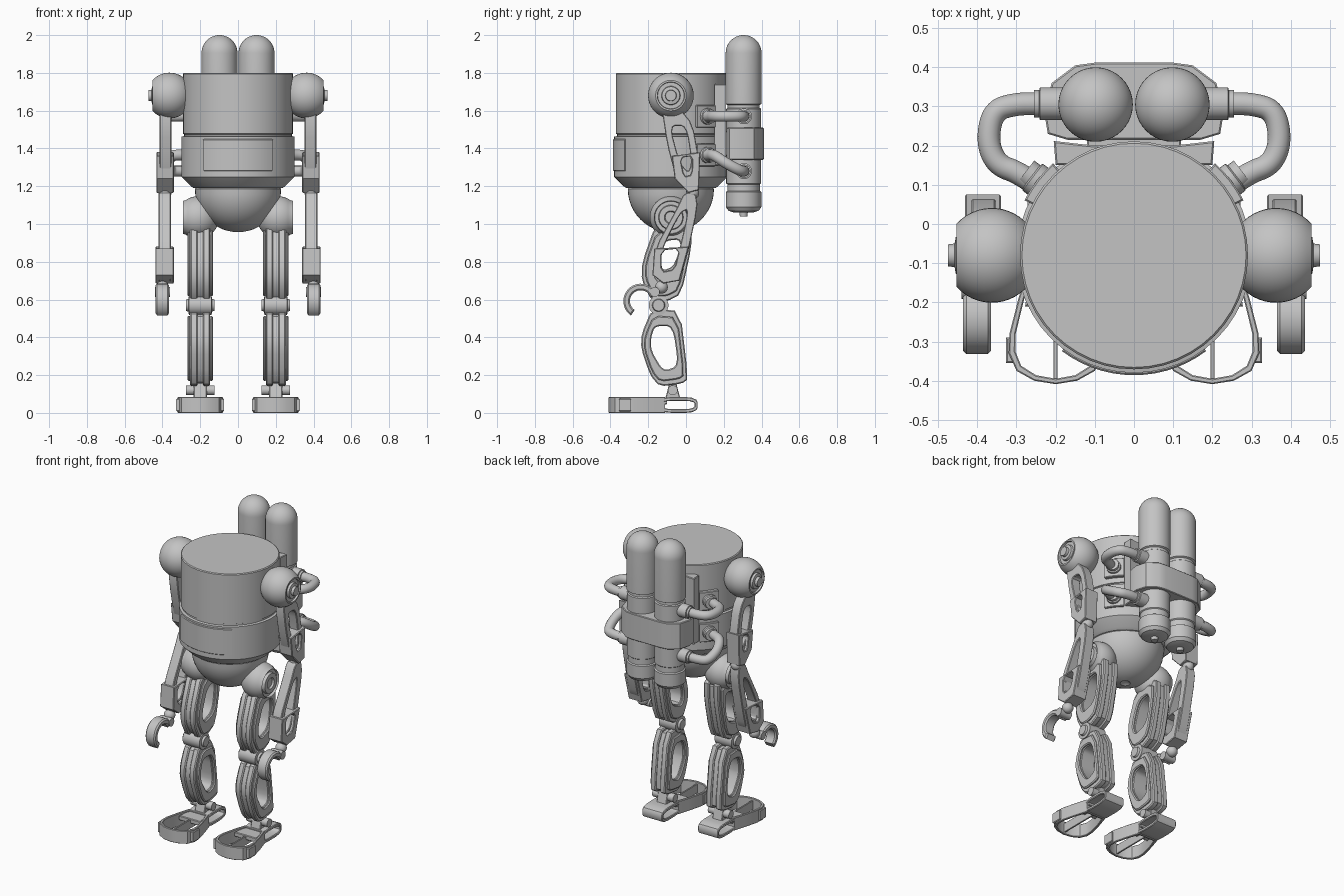
import bpy, bmesh, math
from mathutils import Vector, Matrix

if "Cube" in bpy.data.objects:
    bpy.data.objects.remove(bpy.data.objects["Cube"])

metal = bpy.data.materials.new("plain grey metal")
metal.diffuse_color = (0.55, 0.55, 0.55, 1)
metal.use_nodes = True
metal.node_tree.nodes["Principled BSDF"].inputs["Base Color"].default_value = metal.diffuse_color
YZ = Matrix(((0, 0, 1, 0), (1, 0, 0, 0), (0, 1, 0, 0), (0, 0, 0, 1)))  # profile plane y,z; depth x
XY = Matrix.Identity(4)


def finish(obj, mirror):
    obj.data.materials.clear()
    obj.data.materials.append(metal)
    if mirror:
        obj.modifiers.new("mirror", 'MIRROR')
    return obj


def lathe(name, prof, origin, axis=(0, 0, 1), mirror=False, n=40):
    """Turn (radius, height) points round an axis."""
    bm = bmesh.new()
    vs = [bm.verts.new((r, 0, h)) for r, h in prof]
    es = [bm.edges.new(p) for p in zip(vs, vs[1:])]
    bmesh.ops.spin(bm, geom=vs + es, cent=(0, 0, 0), axis=(0, 0, 1), angle=2 * math.pi, steps=n)
    bmesh.ops.remove_doubles(bm, verts=bm.verts, dist=1e-4)
    bmesh.ops.recalc_face_normals(bm, faces=bm.faces)
    rot = Vector(axis).to_track_quat('Z', 'Y').to_matrix().to_4x4()
    bm.transform(Matrix.Translation(origin) @ rot)
    me = bpy.data.meshes.new(name)
    bm.to_mesh(me)
    bm.free()
    obj = bpy.data.objects.new(name, me)
    bpy.context.collection.objects.link(obj)
    return finish(obj, mirror)


def to_mesh(cu, name, matrix, mirror):
    obj = bpy.data.objects.new(name, cu)
    bpy.context.collection.objects.link(obj)
    bpy.ops.object.select_all(action='DESELECT')
    obj.select_set(True)
    bpy.context.view_layer.objects.active = obj
    bpy.ops.object.convert(target='MESH')
    obj = bpy.context.view_layer.objects.active
    obj.data.transform(matrix)
    return finish(obj, mirror)


def rounded(pts, times):
    """Cut the corners of a closed outline."""
    for _ in range(times):
        out = []
        for i, p in enumerate(pts):
            p, q = Vector(p), Vector(pts[(i + 1) % len(pts)])
            out += [p.lerp(q, 0.2), p.lerp(q, 0.8)]
        pts = out
    return pts


def slab(name, outlines, d0, d1, plane=YZ, mirror=False, bevel=0.004):
    """Extrude an outline (further outlines are holes) from depth d0 to d1."""
    cu = bpy.data.curves.new(name, 'CURVE')
    cu.dimensions, cu.fill_mode = '2D', 'BOTH'
    cu.extrude = (d1 - d0) / 2 - bevel
    cu.bevel_depth, cu.bevel_resolution, cu.offset = bevel, 0, -bevel
    for pts in outlines:
        sp = cu.splines.new('POLY')
        sp.points.add(len(pts) - 1)
        for p, q in zip(sp.points, pts):
            p.co = (q[0], q[1], 0, 1)
        sp.use_cyclic_u = True
    return to_mesh(cu, name, plane @ Matrix.Translation((0, 0, (d0 + d1) / 2)), mirror)


def pipe(name, pts, radius, mirror=True):
    cu = bpy.data.curves.new(name, 'CURVE')
    cu.dimensions = '3D'
    cu.bevel_depth, cu.bevel_resolution, cu.use_fill_caps = radius, 5, True
    sp = cu.splines.new('NURBS')
    sp.points.add(len(pts) - 1)
    for p, q in zip(sp.points, pts):
        p.co = (*q, 1)
    sp.use_endpoint_u, sp.order_u, sp.resolution_u = True, 3, 8
    return to_mesh(cu, name, XY, mirror)


def arc(r, a0, a1, n, h=0.0):
    return [(r * math.cos(math.radians(a0 + (a1 - a0) * i / n)),
             h + r * math.sin(math.radians(a0 + (a1 - a0) * i / n))) for i in range(n + 1)]


def rect(x0, y0, x1, y1):
    return [(x0, y0), (x1, y0), (x1, y1), (x0, y1)]


# torso, front plate and pelvis
CY = -0.08
lathe("torso", [(0, 1.19), (0.235, 1.19), (0.25, 1.2), (0.3, 1.25), (0.3, 1.462), (0.285, 1.465),
                (0.285, 1.475), (0.291, 1.478), (0.291, 1.795), (0.286, 1.8), (0, 1.8)], (0, CY, 0), n=48)
plate = arc(0.306, 233, 307, 14, CY) + arc(0.28, 307, 233, 14, CY)
slab("front_plate", [plate], 1.28, 1.45, XY)
lathe("pelvis", [(0, 1.2), (0.215, 1.2)] + arc(0.228, 0, -90, 12, 1.185)[:-1] + [(0, 0.977)],
      (0, CY, 0), n=48).data.transform(Matrix.Translation((0, 0, 0)))

# shoulder and hip joints
lathe("shoulder", arc(0.121, -90, 48, 18) + [(0.072, 0.09), (0.07, 0.078), (0.05, 0.078), (0.047, 0.092),
      (0.03, 0.095), (0.028, 0.112), (0, 0.112)], (0.363, CY, 1.68), (1, 0, 0), True)
lathe("hip", arc(0.112, -90, 36, 16) + [(0.088, 0.078), (0.085, 0.062), (0.066, 0.062), (0.062, 0.08),
      (0.035, 0.08), (0.03, 0.068), (0, 0.068)], (0.212, CY, 1.035), (1, 0, 0), True)

# arms
upper = rounded([(-0.13, 1.62), (-0.04, 1.62), (0.035, 1.53), (0.07, 1.34), (0.062, 1.18),
                 (0.01, 1.17), (-0.055, 1.25), (-0.1, 1.42)], 1)
upper_slot = rounded([(-0.085, 1.52), (0.0, 1.52), (0.03, 1.33), (0.012, 1.27), (-0.035, 1.33)], 2)
slab("upper_arm", [upper, upper_slot], 0.353, 0.415, mirror=True)
sleeve = [(-0.075, 1.36), (0.075, 1.38), (0.068, 1.18), (0.012, 1.165), (-0.06, 1.24)]
slab("upper_arm_sleeve", [sleeve, rounded([(-0.03, 1.35), (0.035, 1.36), (0.03, 1.26), (-0.01, 1.25)], 1)],
     0.34, 0.432, mirror=True)
lathe("elbow", arc(0.035, -90, 90, 10), (0.387, 0.035, 1.165), (1, 0, 0), True, 24)
fore = rounded([(-0.01, 1.165), (0.05, 1.165), (0.063, 1.09), (0.0, 0.8), (-0.04, 0.7), (-0.13, 0.69),
                (-0.175, 0.73), (-0.165, 0.87), (-0.05, 1.08)], 1)
fore_slot = rounded([(0.015, 1.08), (-0.055, 0.78), (-0.13, 0.75), (-0.13, 0.86), (-0.03, 1.06)], 2)
slab("forearm", [fore, fore_slot], 0.355, 0.42, mirror=True)
cuff = [(-0.168, 0.87), (0.015, 0.88), (-0.035, 0.7), (-0.12, 0.685), (-0.178, 0.73)]
slab("forearm_cuff", [cuff, rounded([(-0.13, 0.86), (-0.035, 0.87), (-0.06, 0.76), (-0.13, 0.745)], 1)],
     0.34, 0.437, mirror=True)
lathe("wrist", arc(0.034, -90, 90, 10), (0.4, -0.13, 0.665), (1, 0, 0), True, 24)

# claw hands
ring = arc(0.092, 20, 236, 18) + arc(0.057, 236, 20, 18)
slab("claw", [[(y - 0.24, z + 0.592) for y, z in ring]], 0.365, 0.436, mirror=True, bevel=0.008)
lathe("claw_pivot", [(0, -0.04), (0.026, -0.04), (0.026, 0.04), (0, 0.04)], (0.4, -0.165, 0.64),
      (1, 0, 0), True, 20)

# legs: two side frames around a thinner core
thigh = rounded([(-0.16, 1.0), (0.03, 1.01), (0.03, 0.88), (-0.025, 0.63), (-0.1, 0.59), (-0.18, 0.59),
                 (-0.235, 0.7), (-0.232, 0.8)], 1)
thigh_slot = rounded([(-0.12, 0.91), (-0.02, 0.92), (-0.045, 0.73), (-0.15, 0.69), (-0.175, 0.76)], 2)
shin = rounded([(-0.18, 0.55), (-0.03, 0.54), (0.012, 0.18), (-0.02, 0.155), (-0.14, 0.14), (-0.19, 0.2),
                (-0.238, 0.34), (-0.235, 0.42)], 1)
shin_slot = rounded([(-0.165, 0.46), (-0.07, 0.46), (-0.04, 0.25), (-0.12, 0.22), (-0.185, 0.33),
                     (-0.185, 0.4)], 2)


def shrink(pts, f):
    c = sum((Vector(p) for p in pts), Vector((0, 0))) / len(pts)
    return [c + (Vector(p) - c) * f for p in pts]


for name, out, hole in (("thigh", thigh, thigh_slot), ("shin", shin, shin_slot)):
    slab(name + "_core", [shrink(out, 0.93), hole], 0.175, 0.225, mirror=True)
    for side, d0, d1 in (("inner", 0.147, 0.185), ("outer", 0.215, 0.253)):
        slab(f"{name}_{side}_frame", [out, hole], d0, d1, mirror=True, bevel=0.006)
    for side, d0, d1 in (("inner", 0.132, 0.15), ("outer", 0.25, 0.268)):
        slab(f"{name}_{side}_cover", [shrink(out, 0.85), hole], d0, d1, mirror=True, bevel=0.006)
lathe("knee", [(0, -0.075), (0.03, -0.075), (0.034, -0.062), (0.052, -0.06), (0.052, 0.06), (0.034, 0.062),
               (0.03, 0.075), (0, 0.075)], (0.2, -0.145, 0.57), (1, 0, 0), True, 28)

# ankles
lathe("ankle_axle", [(0, -0.075), (0.026, -0.075), (0.026, 0.075), (0, 0.075)], (0.2, -0.07, 0.12),
      (1, 0, 0), True, 24)
slab("ankle_post", [[(-0.11, 0.075), (-0.03, 0.075), (-0.055, 0.17), (-0.085, 0.17)]], 0.165, 0.235, mirror=True)

# feet: open toe loop, centre strut, slotted heel
half = [(0.07, -0.11), (0.095, -0.19), (0.118, -0.28), (0.12, -0.33), (0.1, -0.375), (0.055, -0.4), (0, -0.409)]
inner = [(0.056, -0.125), (0.08, -0.19), (0.102, -0.28), (0.103, -0.325), (0.088, -0.362), (0.05, -0.386), (0, -0.395)]


def both(pts):
    return [(0.2 + x, y) for x, y in pts] + [(0.2 - x, y) for x, y in reversed(pts[:-1])]


slab("toe_loop", [both(half), both(inner)], 0.0, 0.084, XY, True, 0.003)
slab("toe_strut", [rect(0.195, -0.4, 0.205, -0.12)], 0.012, 0.07, XY, True, 0.001)
slab("instep", [[(0.122, -0.21), (0.278, -0.21), (0.262, -0.1), (0.138, -0.1)]], 0.045, 0.075, XY, True)
for x in (0.083, 0.317):
    slab("toe_clip", [rect(x - 0.01, -0.355, x + 0.01, -0.29)], 0.008, 0.076, XY, True)
heel = rounded([(-0.14, 0.0), (0.062, 0.0), (0.062, 0.084), (-0.14, 0.084)], 2)
slab("heel", [heel, rounded(rect(-0.125, 0.02, 0.045, 0.064), 2)], 0.128, 0.272, mirror=True)

# twin tanks with strap
tank = [(0, 1.04), (0.02, 1.04), (0.022, 1.06), (0.055, 1.062), (0.08, 1.07), (0.094, 1.09), (0.094, 1.17),
        (0.086, 1.175), (0.086, 1.21), (0.092, 1.215), (0.092, 1.61), (0.085, 1.615), (0.085, 1.63),
        (0.095, 1.635)] + arc(0.095, 0, 90, 12, 1.905)
lathe("tank", tank, (0.098, 0.305, 0), mirror=True)
strap = [(-0.23, 0.29), (-0.22, 0.23), (-0.17, 0.215), (0.17, 0.215), (0.22, 0.23), (0.23, 0.29),
         (0.21, 0.36), (0.15, 0.405), (0.1, 0.412), (-0.1, 0.412), (-0.15, 0.405), (-0.21, 0.36)]
slab("tank_strap", [strap], 1.34, 1.51, XY)
slab("back_panel", [[(-0.2, 0.15), (0.2, 0.15), (0.205, 0.212), (0.1, 0.2), (-0.1, 0.2), (-0.205, 0.212)]],
     1.31, 1.74, XY)
slab("tank_mount", [rect(-0.12, 0.15, 0.12, 0.25)], 1.36, 1.49, XY)

# hoses from tanks to torso, with flanges and mounting pads
out_dir = Vector((0.79, 0.61, 0))
for label, zb, zt in (("upper", 1.57, 1.57), ("lower", 1.365, 1.28)):
    zm = (zb + zt) / 2
    pipe(label + "_hose", [(0.22, 0.08, zb), (0.29, 0.13, zb), (0.35, 0.15, zb), (0.375, 0.21, zm),
                           (0.36, 0.29, zt), (0.3, 0.307, zt), (0.24, 0.307, zt), (0.15, 0.307, zt)], 0.029)
    flange = [(0, 0), (0.043, 0), (0.043, 0.022), (0.036, 0.026), (0.036, 0.045), (0, 0.045)]
    lathe(label + "_torso_flange", flange, Vector((0, CY, zb)) + out_dir * 0.305, out_dir, True, 28)
    lathe(label + "_tank_flange", [(0, 0), (0.042, 0), (0.042, 0.07), (0.035, 0.072), (0.035, 0.085), (0, 0.085)],
          (0.17, 0.307, zt), (1, 0, 0), True, 28)
    a = math.degrees(math.atan2(out_dir.y, out_dir.x))
    pad = arc(0.313, a - 11, a + 11, 4, CY) + arc(0.28, a + 11, a - 11, 4, CY)
    slab(label + "_hose_pad", [pad], zb - 0.06, zb + 0.06, XY, True)

# smooth shading with crisp edges
bpy.ops.object.select_all(action='SELECT')
bpy.ops.object.shade_smooth_by_angle(angle=math.radians(32))
